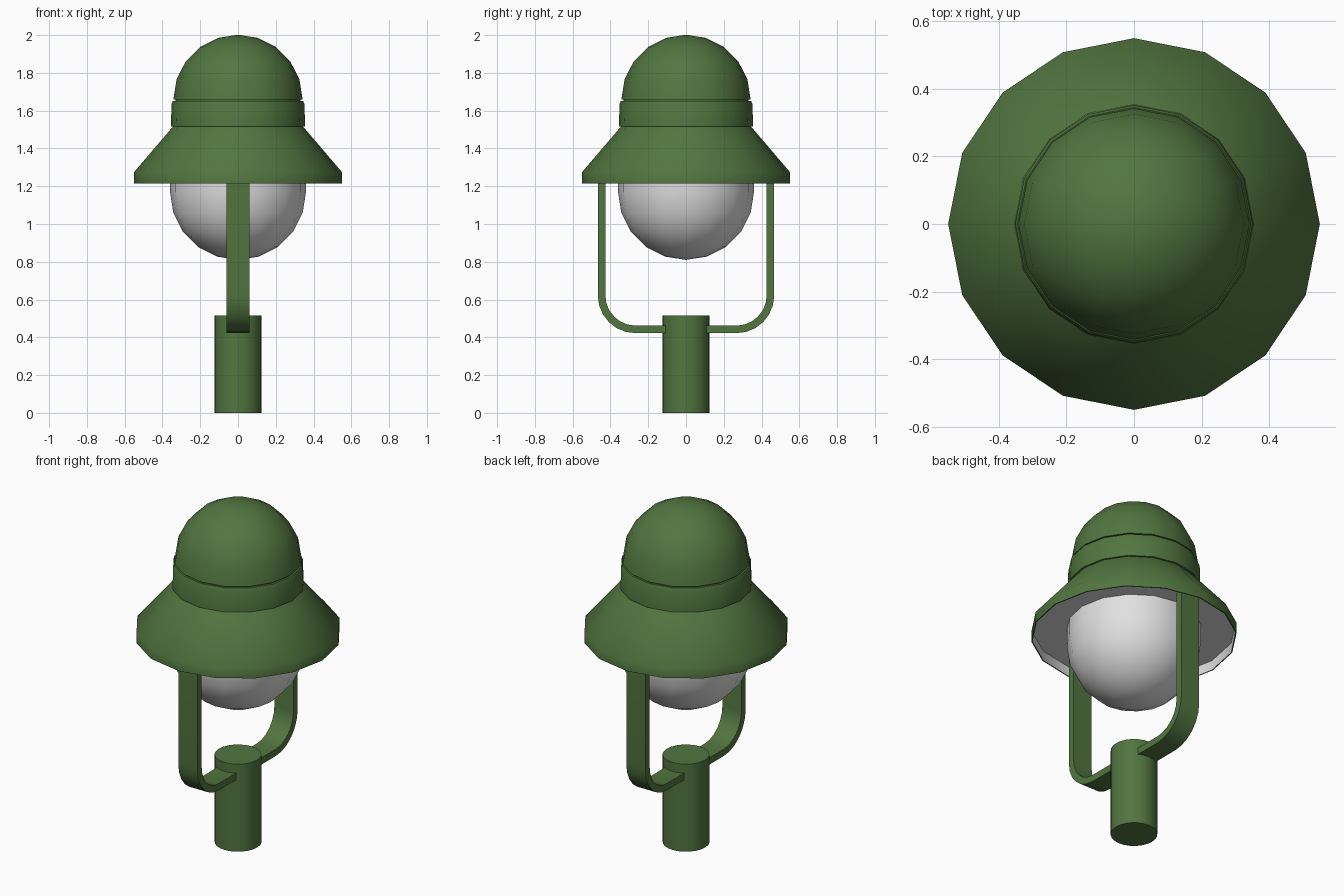
import bpy, bmesh, math

if "Cube" in bpy.data.objects:
    bpy.data.objects.remove(bpy.data.objects["Cube"])


def material(name, rgb):
    m = bpy.data.materials.new(name)
    m.diffuse_color = (*rgb, 1)
    m.use_nodes = True
    m.node_tree.nodes["Principled BSDF"].inputs["Base Color"].default_value = m.diffuse_color
    return m


GREEN = material("green paint", (0.083, 0.18, 0.051))
WHITE = material("white glass", (0.75, 0.75, 0.75))


def finish(name, bm, mat):
    bmesh.ops.recalc_face_normals(bm, faces=bm.faces)
    me = bpy.data.meshes.new(name)
    bm.to_mesh(me)
    bm.free()
    ob = bpy.data.objects.new(name, me)
    bpy.context.collection.objects.link(ob)
    me.materials.append(mat)
    bpy.ops.object.select_all(action='DESELECT')
    ob.select_set(True)
    bpy.context.view_layer.objects.active = ob
    bpy.ops.object.shade_smooth_by_angle(angle=math.radians(45))
    return ob


def lathe(name, profile, mat, sides=16):
    """Revolve (radius, z) points around z; radius 0 closes at the axis."""
    bm = bmesh.new()
    rings = []
    for r, z in profile:
        if r < 1e-6:
            rings.append([bm.verts.new((0, 0, z))] * sides)
        else:
            rings.append([bm.verts.new((r * math.cos(math.tau * i / sides),
                                        r * math.sin(math.tau * i / sides), z))
                          for i in range(sides)])
    for a, b in zip(rings, rings[1:]):
        for i in range(sides):
            j = (i + 1) % sides
            bm.faces.new(list(dict.fromkeys((a[i], a[j], b[j], b[i]))))
    return finish(name, bm, mat)


def arc(r, z, sign, steps=5):
    """Quarter circle from the equator to the pole."""
    return [(r * math.cos(math.pi / 2 * k / steps),
             z + sign * r * math.sin(math.pi / 2 * k / steps)) for k in range(steps + 1)]


# Post
lathe("post", [(0, 0), (0.125, 0), (0.125, 0.515), (0, 0.515)], GREEN, 24)

# Roof: dome, collar band and flared shade
lathe("dome", [(0, 1.66)] + arc(0.342, 1.66, 1), GREEN)
lathe("collar", [(0, 1.515), (0.355, 1.515), (0.352, 1.635), (0.345, 1.652),
                 (0.332, 1.652), (0.332, 1.66), (0, 1.66)], GREEN)
shade = lathe("shade", [(0.34, 1.52), (0.345, 1.515), (0.55, 1.275), (0.55, 1.215),
                        (0.544, 1.215), (0.544, 1.272), (0, 1.272)], GREEN)

# White lining on the inside of the shade
shade.data.materials.append(WHITE)
for p in shade.data.polygons:
    c = p.center
    if c.z < 1.2725 and p.normal.z > -0.5 and p.normal.x * c.x + p.normal.y * c.y < 0:
        p.material_index = 1          # inner rim wall
    elif p.normal.z < -0.9 and c.z > 1.25:
        p.material_index = 1          # ceiling

# Globe
lathe("globe", [(0.36, 1.275)] + arc(0.36, 1.17, -1), WHITE)

# Two bent flat arms
for side, name in ((-1, "front_arm"), (1, "back_arm")):
    path = [(0.467, 1.272, 0.427, 1.272)]
    for k in range(7):
        a = math.pi / 2 * k / 6
        c, s = math.cos(a), math.sin(a)
        path.append((0.267 + 0.2 * c, 0.622 - 0.2 * s, 0.267 + 0.16 * c, 0.622 - 0.16 * s))
    path.append((0.08, 0.422, 0.08, 0.462))
    bm = bmesh.new()
    rings = [[bm.verts.new((x, side * y, z)) for x, y, z in
              ((-0.062, yo, zo), (0.062, yo, zo), (0.062, yi, zi), (-0.062, yi, zi))]
             for yo, zo, yi, zi in path]
    for a, b in zip(rings, rings[1:]):
        for i in range(4):
            j = (i + 1) % 4
            bm.faces.new((a[i], a[j], b[j], b[i]))
    bm.faces.new(rings[0])
    bm.faces.new(rings[-1])
    finish(name, bm, GREEN)
